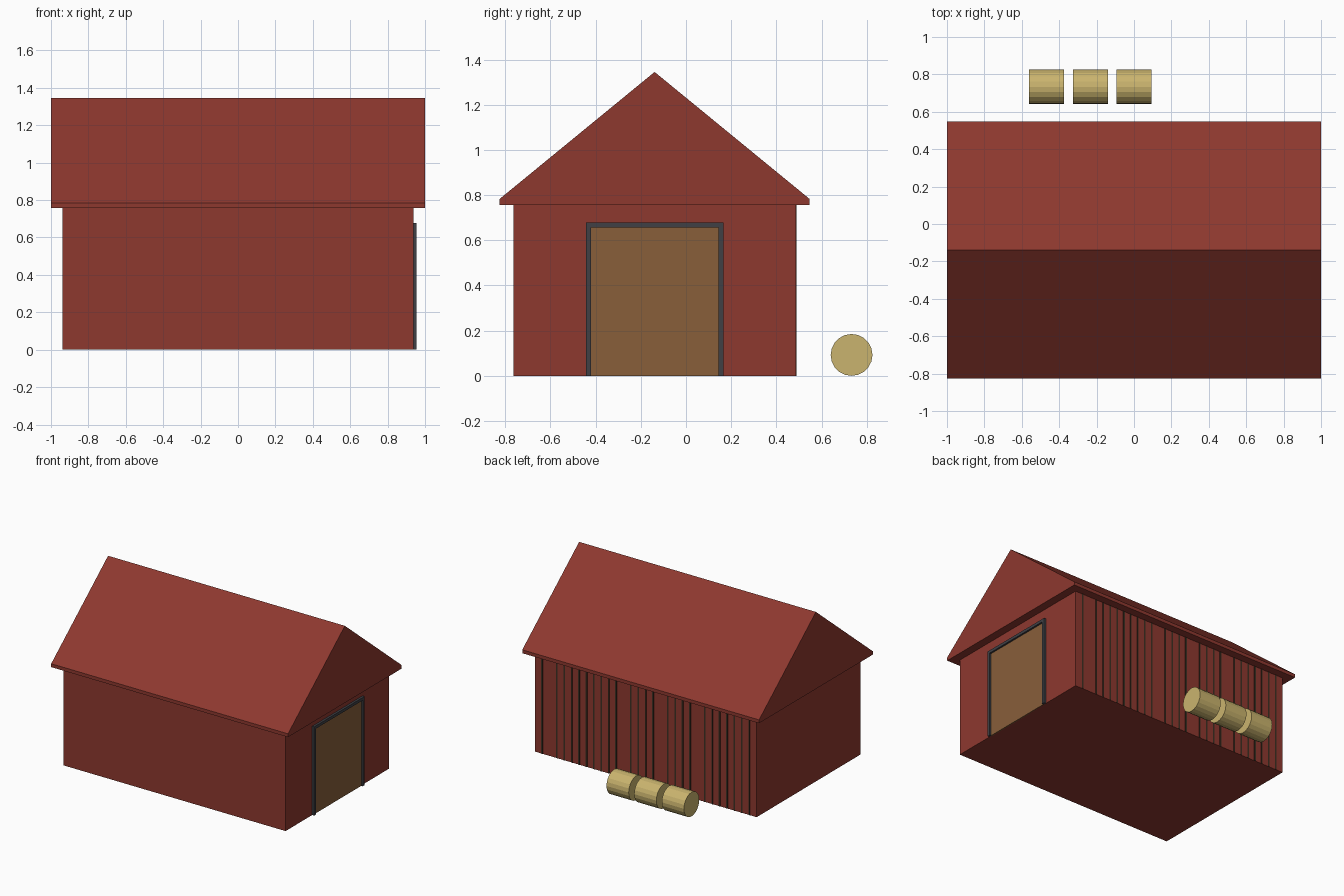
import bpy, bmesh, math

if "Cube" in bpy.data.objects:
    bpy.data.objects.remove(bpy.data.objects["Cube"])


def material(name, rgb):
    m = bpy.data.materials.new(name)
    m.diffuse_color = (*rgb, 1)
    m.use_nodes = True
    m.node_tree.nodes["Principled BSDF"].inputs["Base Color"].default_value = m.diffuse_color
    return m


RED = material("barn red", (0.27, 0.04, 0.028))
WOOD = material("door wood", (0.246, 0.114, 0.042))
DARK = material("dark trim", (0.05, 0.051, 0.06))
GAP = material("board gap brown", (0.045, 0.028, 0.016))
STRAW = material("straw", (0.59, 0.456, 0.156))


def finish(name, bm, mat):
    bmesh.ops.recalc_face_normals(bm, faces=bm.faces)
    me = bpy.data.meshes.new(name)
    bm.to_mesh(me)
    bm.free()
    me.materials.append(mat)
    ob = bpy.data.objects.new(name, me)
    bpy.context.collection.objects.link(ob)
    return ob


def prism(name, profile, x0, x1, mat):
    """Extrude a (y, z) profile along x."""
    bm = bmesh.new()
    face = bm.faces.new([bm.verts.new((x0, y, z)) for y, z in profile])
    ext = bmesh.ops.extrude_face_region(bm, geom=[face])["geom"]
    verts = [g for g in ext if isinstance(g, bmesh.types.BMVert)]
    bmesh.ops.translate(bm, verts=verts, vec=(x1 - x0, 0, 0))
    return finish(name, bm, mat)


def box(name, x0, x1, y0, y1, z0, z1, mat):
    return prism(name, [(y0, z0), (y1, z0), (y1, z1), (y0, z1)], x0, x1, mat)


MID = -0.139      # y of the ridge
WALL_X, WALL_Y = 0.937, 0.625
EAVE = 0.757

# Walls
back = MID + WALL_Y
box("walls", -WALL_X, WALL_X, MID - WALL_Y, back, 0, EAVE, RED)

# Solid gable roof with a thin eave edge
h = 0.686
prism("roof", [(MID - h, EAVE), (MID + h, EAVE), (MID + h, 0.783),
               (MID, 1.345), (MID - h, 0.783)], -1, 1, RED)

# Door and its frame on the right gable wall
o, i = 0.304, 0.282
box("door", WALL_X - 0.005, WALL_X + 0.004, MID - i - 0.004, MID + i + 0.004, 0, 0.66, WOOD)
prism("door_frame", [(MID - o, 0), (MID - o, 0.678), (MID + o, 0.678), (MID + o, 0),
                     (MID + i, 0), (MID + i, 0.656), (MID - i, 0.656), (MID - i, 0)],
      WALL_X - 0.005, 0.954, DARK)

# Dark vertical board lines on the back wall
for n in range(1, 30):
    if n in (2, 12, 17, 22):
        continue
    x = WALL_X - n * WALL_X / 15
    box(f"board_line_{n}", x - 0.006, x + 0.006, back - 0.002, back + 0.003, 0, EAVE, GAP)

# Round straw bales behind the barn
R, SIDES = 0.0925, 20
ring = [(0.733 + R * math.cos(2 * math.pi * k / SIDES),
         R + R * math.sin(2 * math.pi * k / SIDES)) for k in range(SIDES)]
for n in range(3):
    x = -0.467 + n * 0.2335
    prism(f"straw_bale_{n + 1}", ring, x - 0.0935, x + 0.0935, STRAW)
